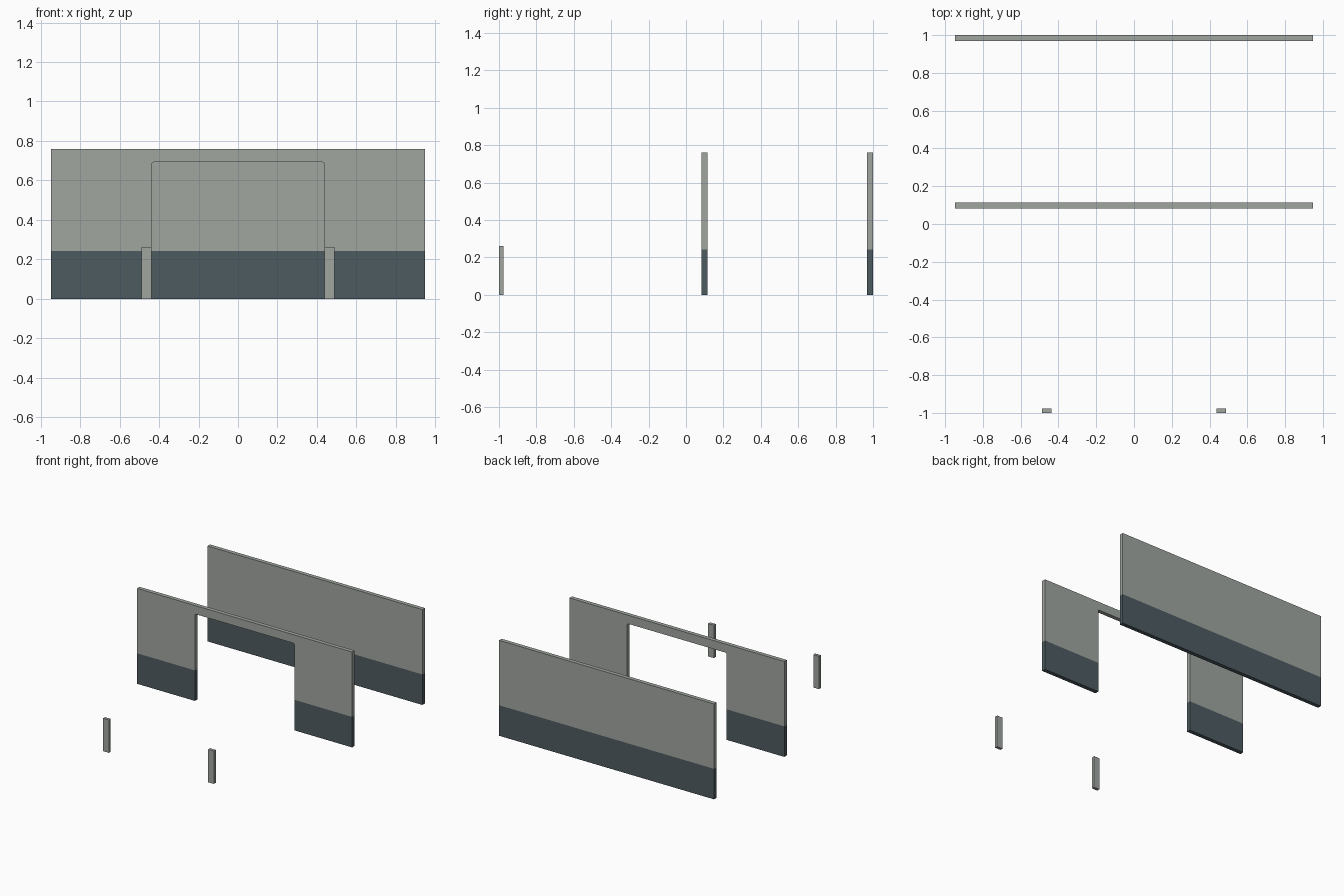
import bpy, bmesh, math
from mathutils import Vector

if "Cube" in bpy.data.objects:
    bpy.data.objects.remove(bpy.data.objects["Cube"])


def material(name, rgb):
    m = bpy.data.materials.new(name)
    m.diffuse_color = (*rgb, 1.0)
    m.use_nodes = True
    m.node_tree.nodes["Principled BSDF"].inputs["Base Color"].default_value = m.diffuse_color
    return m


GREY = material("wall grey", (0.355, 0.38, 0.35))
DARK = material("dark slate", (0.076, 0.105, 0.12))

HALF, TOP, BAND = 0.947, 0.76, 0.243      # wall half width, height, dark band height
OPEN, LINTEL, R = 0.438, 0.692, 0.01      # opening half width, height, corner radius


def slab(name, profile, y0, y1, band=None):
    """Extrude an x/z outline from y0 to y1, colouring faces below band dark."""
    bm = bmesh.new()
    face = bm.faces.new([bm.verts.new((x, y0, z)) for x, z in profile])
    ext = bmesh.ops.extrude_face_region(bm, geom=[face], use_keep_orig=True)
    moved = [g for g in ext["geom"] if isinstance(g, bmesh.types.BMVert)]
    bmesh.ops.translate(bm, verts=moved, vec=(0, y1 - y0, 0))
    if band is not None:
        geom = bm.verts[:] + bm.edges[:] + bm.faces[:]
        bmesh.ops.bisect_plane(bm, geom=geom, plane_co=Vector((0, 0, band)),
                               plane_no=Vector((0, 0, 1)))
        for f in bm.faces:
            f.material_index = int(max(v.co.z for v in f.verts) < band + 1e-4)
    bmesh.ops.recalc_face_normals(bm, faces=bm.faces[:])
    mesh = bpy.data.meshes.new(name)
    bm.to_mesh(mesh)
    bm.free()
    mesh.materials.append(GREY)
    mesh.materials.append(DARK)
    ob = bpy.data.objects.new(name, mesh)
    bpy.context.collection.objects.link(ob)
    return ob


def rect(x0, x1, z1):
    return [(x0, 0), (x1, 0), (x1, z1), (x0, z1)]


# Solid back wall
slab("back_wall", rect(-HALF, HALF, TOP), 0.968, 1.0, BAND)

# Middle wall with a wide opening, top corners slightly rounded
arc = [(OPEN - R + R * math.cos(a), LINTEL - R + R * math.sin(a))
       for a in (i * math.pi / 6 for i in range(4))]
right = [(HALF, TOP), (HALF, 0), (OPEN, 0)] + arc
left = [(-x, z) for x, z in reversed(right)]
slab("middle_wall", right + left, 0.083, 0.115, BAND)

# Two short front posts
for side, x in (("left", -0.463), ("right", 0.463)):
    slab(side + "_front_post", rect(x - 0.025, x + 0.025, 0.262), -1.0, -0.976)
